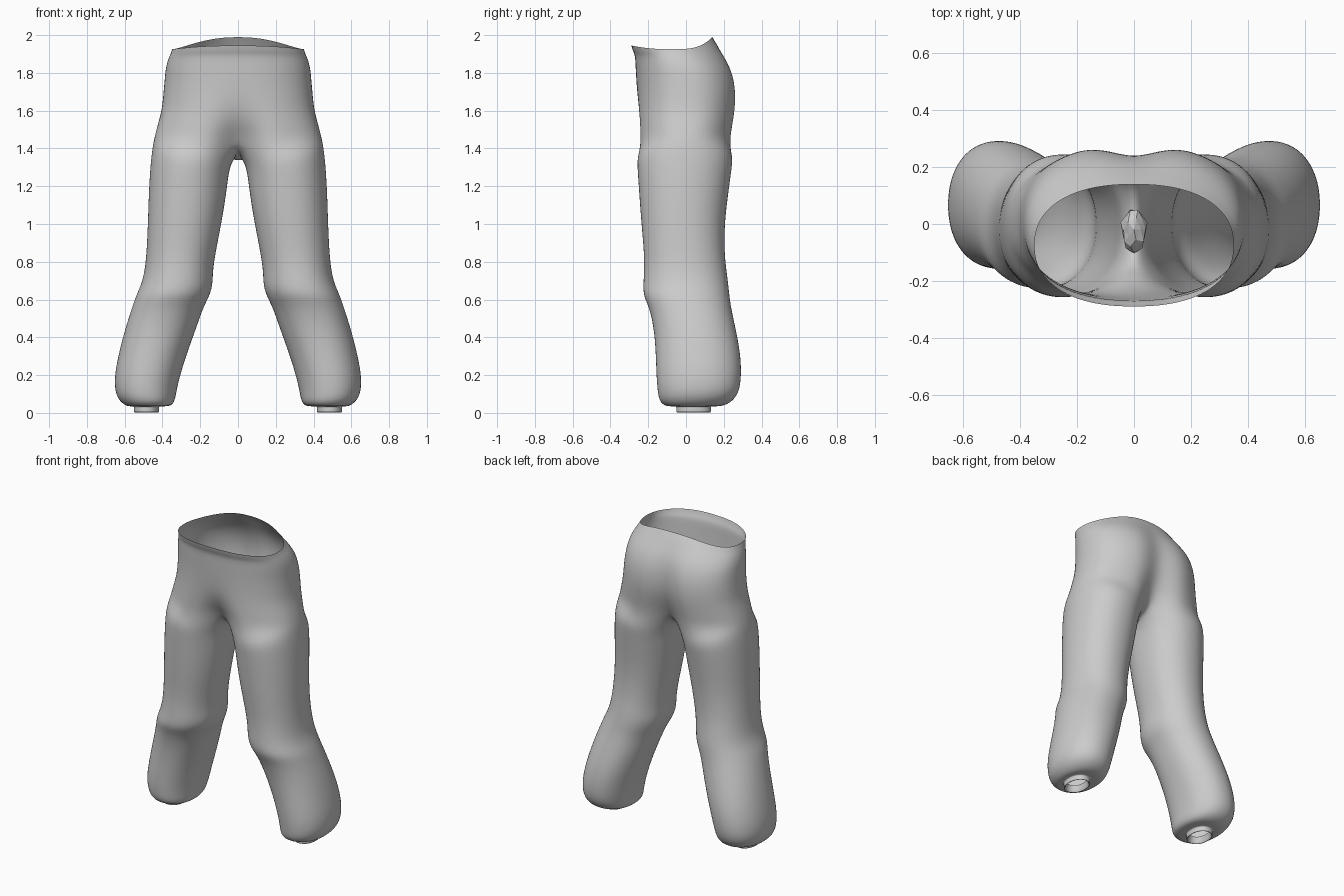
import bpy, bmesh, math

if "Cube" in bpy.data.objects:
    bpy.data.objects.remove(bpy.data.objects["Cube"])

M, K = 19, 6          # points round the outside of a half, points on the inner thigh
N = M + K


def sp(v, n=2.3):
    """Superellipse power that keeps the sign."""
    return math.copysign(abs(v) ** (2 / n), v)


def hip_row(z, a, yf, yb, wave, front_dip, back_dip):
    """Half ring from the front centre round the side to the back centre."""
    pts = []
    yc, b = (yf + yb) / 2, (yb - yf) / 2
    for i in range(M):
        t = math.pi * (i / (M - 1) - 0.5)
        s = math.sin(t)
        x = 0.0 if i in (0, M - 1) else a * sp(math.cos(t))
        g = math.exp(-(x / 0.09) ** 2)
        y = yc + b * sp(s) + g * (front_dip if s < 0 else -back_dip)
        rise = 0.02 * s * s if s < 0 else 0.065 * s ** 3
        pts.append((x, y, z + wave * rise))
    return pts


def leg_row(z, xi, xo, yf, yb, tilt=0.0):
    """Closed leg ring; tilt lowers the inner side."""
    cx, a = (xi + xo) / 2, (xo - xi) / 2 * 1.01
    cy, b = (yf + yb) / 2, (yb - yf) / 2 * 1.01
    angles = [-145 + 290 * i / (M - 1) for i in range(M)]
    angles += [145 + 70 * (j + 1) / (K + 1) for j in range(K)]
    pts = []
    for d in angles:
        c, s = math.cos(math.radians(d)), math.sin(math.radians(d))
        pts.append((cx + a * sp(c, 2.15), cy + b * sp(s, 2.15), z + tilt * c))
    return pts


# Hip rows: height, half width, front, back, rim wave, front and back centre creases
hips = [
    (1.925, .350, -.290, .140, 1.0, 0, 0),
    (1.900, .358, -.282, .168, .8, 0, .005),
    (1.880, .368, -.270, .190, .6, 0, .01),
    (1.830, .384, -.268, .240, .3, 0, .025),
    (1.760, .390, -.264, .272, .1, 0, .04),
    (1.680, .397, -.262, .282, 0, .005, .05),
    (1.600, .405, -.262, .278, 0, .02, .06),
    (1.520, .428, -.262, .265, 0, .06, .08),
    (1.450, .446, -.262, .255, 0, .12, .11),
]
# Leg rows: height, inner x, outer x, front, back, tilt
legs = [
    (1.36, .035, .455, -.260, .250, .03),
    (1.28, .052, .465, -.256, .240, .015),
    (1.15, .065, .473, -.247, .222),
    (1.00, .090, .477, -.236, .204),
    (.85, .120, .484, -.222, .203),
    (.75, .135, .494, -.222, .215),
    (.68, .135, .512, -.226, .224),
    (.62, .152, .540, -.226, .230),
    (.56, .185, .560, -.195, .238),
    (.45, .222, .596, -.170, .262),
    (.32, .270, .630, -.160, .288),
    (.20, .308, .654, -.157, .294),
    (.11, .328, .652, -.150, .282),
    (.06, .336, .625, -.140, .245),
    (.035, .358, .590, -.110, .195),
    (.035, .400, .565, -.070, .150),
    (.035, .420, .550, -.050, .130),
    (.020, .418, .552, -.052, .132),
    (.002, .418, .552, -.052, .132),
    (.002, .428, .542, -.042, .122),
    (.045, .435, .535, -.030, .110),
]

bm = bmesh.new()
prev = None
for h in hips:
    row = [bm.verts.new(p) for p in hip_row(*h)]
    if prev:
        for i in range(M - 1):
            bm.faces.new((prev[i], prev[i + 1], row[i + 1], row[i]))
    prev = row

# Crotch seam: runs under the body on the centre line, from back to front
y0, y1 = prev[M - 1].co.y, prev[0].co.y
for j in range(K):
    f = (j + 1) / (K + 1)
    z = 1.45 - .085 * math.sin(math.pi * f) ** .8
    prev.append(bm.verts.new((0, y0 + (y1 - y0) * f, z)))

for l in legs:
    row = [bm.verts.new(p) for p in leg_row(*l)]
    for i in range(N):
        k = (i + 1) % N
        bm.faces.new((prev[i], prev[k], row[k], row[i]))
    prev = row

bmesh.ops.recalc_face_normals(bm, faces=bm.faces)
# Make the outside face outwards
bm.faces.ensure_lookup_table()
probe = bm.faces[M // 2]
if probe.normal.x < 0:
    bmesh.ops.reverse_faces(bm, faces=bm.faces)
me = bpy.data.meshes.new("trousers")
bm.to_mesh(me)
bm.free()
trousers = bpy.data.objects.new("trousers", me)
bpy.context.collection.objects.link(trousers)
mir = trousers.modifiers.new("mirror", "MIRROR")
mir.merge_threshold = 0.0005
sub = trousers.modifiers.new("smooth", "SUBSURF")
sub.levels = sub.render_levels = 2
for p in me.polygons:
    p.use_smooth = True

# Bunched cloth under the crotch
bpy.ops.mesh.primitive_ico_sphere_add(subdivisions=2, radius=1, location=(0, -.02, 1.385))
fold = bpy.context.object
fold.name = "crotch_fold"
fold.scale = (.045, .075, .05)
for v in fold.data.vertices:
    v.co *= 1 + .1 * math.sin(7 * v.co.z + 5 * v.co.y)
